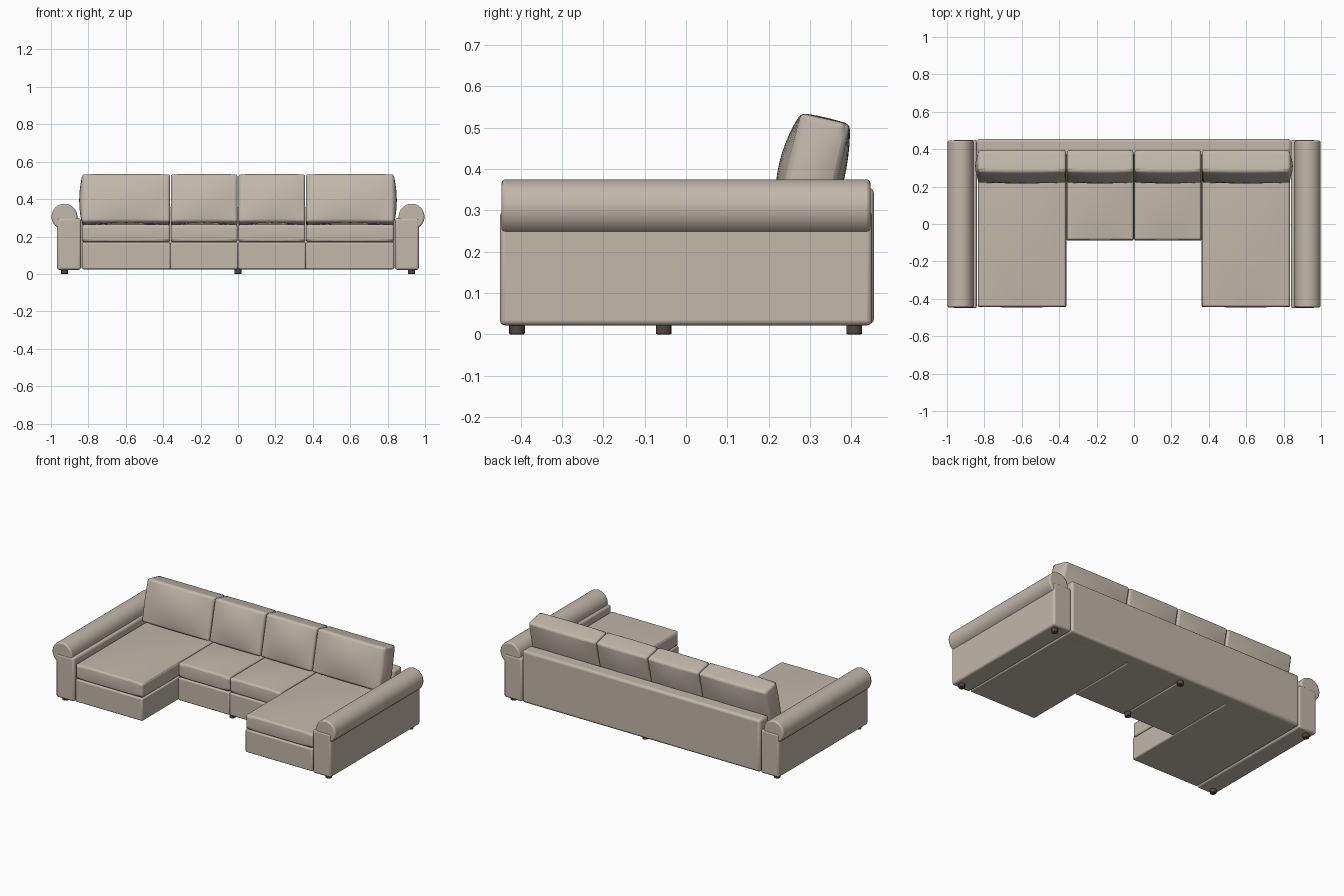
import bpy, bmesh, math
from mathutils import Matrix, Vector

if "Cube" in bpy.data.objects:
    bpy.data.objects.remove(bpy.data.objects["Cube"])


def material(name, rgb):
    m = bpy.data.materials.new(name)
    m.diffuse_color = (*rgb, 1)
    m.use_nodes = True
    m.node_tree.nodes["Principled BSDF"].inputs["Base Color"].default_value = m.diffuse_color
    return m


FABRIC = material("beige fabric", (0.54, 0.48, 0.405))
WOOD = material("dark brown wood", (0.09, 0.06, 0.05))


def finish(bm, name, mat, bevel, matrix=Matrix.Identity(4), segments=3):
    bm.transform(matrix)
    bmesh.ops.recalc_face_normals(bm, faces=bm.faces)
    mesh = bpy.data.meshes.new(name)
    bm.to_mesh(mesh)
    bm.free()
    mesh.materials.append(mat)
    ob = bpy.data.objects.new(name, mesh)
    bpy.context.collection.objects.link(ob)
    mod = ob.modifiers.new("soft edges", 'BEVEL')
    mod.width = bevel
    mod.segments = segments
    mod.limit_method = 'ANGLE'
    mod.angle_limit = math.radians(50)
    bpy.context.view_layer.objects.active = ob
    ob.select_set(True)
    bpy.ops.object.shade_smooth_by_angle(angle=math.radians(40))
    ob.select_set(False)
    return ob


def box(name, lo, hi, bevel=0.012):
    """Upholstered block between two corners."""
    lo, hi = Vector(lo), Vector(hi)
    bm = bmesh.new()
    bmesh.ops.create_cube(bm, size=1)
    m = Matrix.Translation((lo + hi) / 2) @ Matrix.Diagonal((*(hi - lo), 1))
    return finish(bm, name, FABRIC, bevel, m)


def cushion(name, center, size, bulge, tilt=0.0, bevel=0.014):
    """Block whose faces swell; bulge = (-x, +x, -y, +y, -z, +z)."""
    bm = bmesh.new()
    bmesh.ops.create_cube(bm, size=2)
    bmesh.ops.subdivide_edges(bm, edges=bm.edges[:], cuts=9, use_grid_fill=True)
    for v in bm.verts:
        p = v.co.copy()
        out = Vector([p[i] * size[i] / 2 for i in range(3)])
        for i in range(3):
            j, k = (i + 1) % 3, (i + 2) % 3
            swell = (1 - p[j] ** 2) * (1 - p[k] ** 2)
            amount = bulge[2 * i + (p[i] > 0)]
            out[i] += p[i] * amount * swell
        v.co = out
    m = Matrix.Translation(center) @ Matrix.Rotation(tilt, 4, 'X')
    return finish(bm, name, FABRIC, bevel, m)


def cylinder(name, center, radius, depth, mat, bevel, sides, axis='Z'):
    bm = bmesh.new()
    bmesh.ops.create_cone(bm, cap_ends=True, segments=sides,
                          radius1=radius, radius2=radius, depth=depth)
    m = Matrix.Translation(center)
    if axis == 'Y':
        m = m @ Matrix.Rotation(math.pi / 2, 4, 'X')
    return finish(bm, name, mat, bevel, m, 2)


def span(s, a, b):
    return min(s * a, s * b), max(s * a, s * b)


# Back panel
box("back_panel", (-0.838, 0.365, 0.024), (0.838, 0.455, 0.355), 0.015)

TILT = math.radians(-13)
for s, side in ((-1, "left"), (1, "right")):
    # Arm body and rolled arm top
    x0, x1 = span(s, 0.84, 0.967)
    box(f"{side}_arm", (x0, -0.45, 0.022), (x1, 0.45, 0.298), 0.012)
    cylinder(f"{side}_arm_roll", (s * 0.928, 0, 0.306), 0.069, 0.892,
             FABRIC, 0.008, 48, 'Y')

    # Bases, seat cushions and back cushions: inner seat and outer chaise
    for part, a, b, front in (("inner", 0.001, 0.361, -0.088),
                              ("chaise", 0.362, 0.835, -0.445)):
        x0, x1 = span(s, a, b)
        box(f"{side}_{part}_base", (x0, front, 0.025), (x1, 0.40, 0.168), 0.008)

        mid, w = (x0 + x1) / 2, x1 - x0 - 0.004
        y0, y1 = front + 0.003, 0.37
        cushion(f"{side}_{part}_seat_cushion", (mid, (y0 + y1) / 2, 0.217),
                (w, y1 - y0, 0.092), (0, 0, 0.004, 0, 0, 0.014))

        outer = 0.016 if part == "chaise" else 0
        ends = (outer, 0) if s < 0 else (0, outer)
        cushion(f"{side}_{part}_back_cushion", (mid, 0.308, 0.394),
                (w, 0.122, 0.262), (*ends, 0.024, 0.016, 0.004, 0.003),
                TILT, 0.016)

# Feet
for x, ys in ((-0.927, (-0.409, 0.407)), (0, (-0.054, 0.407)),
              (0.927, (-0.409, 0.407))):
    for y in ys:
        cylinder("foot", (x, y, 0.015), 0.019, 0.03, WOOD, 0.003, 16)
